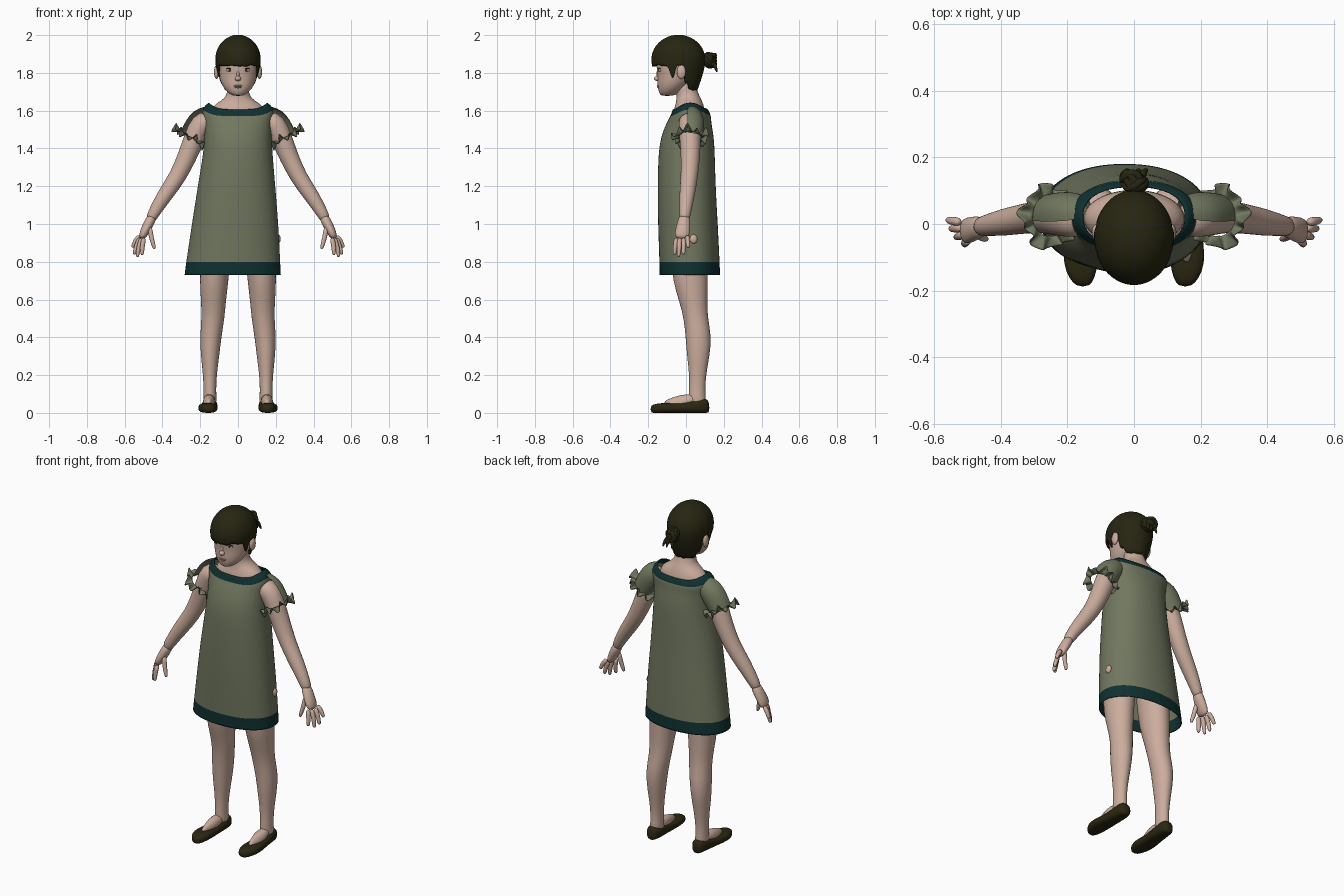
import bpy, bmesh, random
from math import sin, cos, pi, sqrt, degrees
from mathutils import Vector, Matrix

if "Cube" in bpy.data.objects:
    bpy.data.objects.remove(bpy.data.objects["Cube"])
random.seed(4)


def material(name, r, g, b):
    m = bpy.data.materials.new(name)
    m.use_nodes = True
    m.diffuse_color = (r, g, b, 1)
    bsdf = m.node_tree.nodes["Principled BSDF"]
    bsdf.inputs["Base Color"].default_value = (r, g, b, 1)
    bsdf.inputs["Roughness"].default_value = 0.8
    return m


SKIN = material("skin", 0.60, 0.42, 0.34)
HAIR = material("dark_hair", 0.02, 0.019, 0.006)
CLOTH = material("sage_cloth", 0.165, 0.185, 0.115)
TRIM = material("teal_trim", 0.005, 0.03, 0.031)
LEATHER = material("dark_leather", 0.024, 0.02, 0.006)
LIPS = material("lip_pink", 0.45, 0.24, 0.2)
WHITE = material("eye_white", 0.6, 0.56, 0.52)
IRIS = material("iris_brown", 0.03, 0.018, 0.01)
Y = Vector((0, 1, 0))


def finish(name, bm, mats, mirror=False, sub=1, thick=0):
    bmesh.ops.recalc_face_normals(bm, faces=bm.faces)
    me = bpy.data.meshes.new(name)
    bm.to_mesh(me)
    bm.free()
    me.shade_smooth()
    for m in mats:
        me.materials.append(m)
    ob = bpy.data.objects.new(name, me)
    bpy.context.collection.objects.link(ob)
    if mirror:
        ob.modifiers.new("mirror", 'MIRROR').use_mirror_merge = False
    if sub:
        s = ob.modifiers.new("smooth", 'SUBSURF')
        s.levels = s.render_levels = sub
    if thick:
        s = ob.modifiers.new("thickness", 'SOLIDIFY')
        s.thickness = thick
    return ob


def ring(c, u, v, n=20, p=1.0):
    # superellipse ring round c with half axes u and v; p < 1 is boxier
    c, u, v = Vector(c), Vector(u), Vector(v)
    def power(t):
        return abs(t) ** p * (1 if t >= 0 else -1)
    return [c + u * power(cos(2 * pi * i / n)) + v * power(sin(2 * pi * i / n))
            for i in range(n)]


def loft(name, rings, mats, caps="both", bands=None, keep=None, **kw):
    bm = bmesh.new()
    vs = [[bm.verts.new(p) for p in r] for r in rings]
    n = len(vs[0])
    for k in range(len(vs) - 1):
        for i in range(n):
            j = (i + 1) % n
            f = bm.faces.new((vs[k][i], vs[k][j], vs[k + 1][j], vs[k + 1][i]))
            f.material_index = bands[k] if bands else 0
    if caps == "both":
        bm.faces.new(vs[0])
    if caps in ("both", "top"):
        bm.faces.new(vs[-1])
    if keep:
        gone = [f for f in bm.faces if not keep(f.calc_center_median())]
        bmesh.ops.delete(bm, geom=gone, context='FACES')
    return finish(name, bm, mats, **kw)


def level_rings(rows, n=24, p=1.0):
    # rows of height, centre x, centre y, half width, half depth
    return [ring((x, y, z), (rx, 0, 0), (0, ry, 0), n, p) for z, x, y, rx, ry in rows]


def tube_rings(path, radii, n=16):
    pts = [Vector(p) for p in path]
    out = []
    for i, p in enumerate(pts):
        t = (pts[min(i + 1, len(pts) - 1)] - pts[max(i - 1, 0)]).normalized()
        u = t.cross(Y).normalized()
        a, b = radii[i] if isinstance(radii[i], tuple) else (radii[i], radii[i])
        out.append(ring(p, u * a, u.cross(t) * b, n))
    return out


def ball(name, c, size, mat, mirror=False):
    bm = bmesh.new()
    bmesh.ops.create_uvsphere(bm, u_segments=20, v_segments=12, radius=1,
                              matrix=Matrix.Translation(c) @ Matrix.Diagonal((*size, 1)))
    return finish(name, bm, [mat], mirror, 0)


# Dress: hem trim, flared body, then a tilted neckline trim
rows = [(0.73, -.028, .02, .256, .161), (0.767, -.027, .02, .253, .16),
        (1.0, -.015, .01, .23, .159), (1.2, -.008, .003, .206, .154),
        (1.38, 0, .003, .183, .15), (1.47, 0, .008, .178, .139), (1.54, 0, .016, .182, .117)]
dress = level_rings(rows, 32, 0.92)
for front, side, back, rx, cy, ry in ((1.57, 1.615, 1.58, .195, .025, .108),
                                      (1.607, 1.643, 1.61, .155, .022, .092)):
    r = ring((0, cy, 0), (rx, 0, 0), (0, ry, 0), 32, 0.85)
    for i, p in enumerate(r):
        a = 2 * pi * i / 32
        low = back if sin(a) > 0 else front
        p.z = low + (side - low) * cos(a) ** 4
    dress.append(r)
loft("dress", dress, [CLOTH, TRIM], caps="none", bands=[1, 0, 0, 0, 0, 0, 0, 1],
     sub=2, thick=0.004)
ball("hip_patch", (.214, .04, .92), (.012, .02, .024), SKIN)

# Neck and upper chest
loft("neck_and_chest", level_rings([
    (1.50, 0, .015, .15, .09), (1.57, 0, .018, .155, .085), (1.605, 0, .018, .145, .083),
    (1.632, 0, .018, .125, .074), (1.655, 0, .016, .085, .068), (1.68, 0, .01, .06, .06),
    (1.72, 0, .0, .056, .056), (1.77, 0, -.01, .055, .055)]), [SKIN])

# Head, from chin to crown
head_rows = [(1.678, -.13, -.07, .025), (1.69, -.141, -.04, .048), (1.715, -.149, -.01, .073),
             (1.75, -.152, .03, .092), (1.79, -.15, .06, .103), (1.84, -.16, .08, .109),
             (1.91, -.15, .07, .1), (1.96, -.1, .03, .06)]
loft("head", level_rings([(z, 0, (f + b) / 2, rx, (b - f) / 2) for z, f, b, rx in head_rows]),
     [SKIN], sub=2)
ball("nose", (0, -.148, 1.77), (.016, .021, .014), SKIN)
ball("nose_bridge", (0, -.143, 1.792), (.009, .014, .028), SKIN)
ball("upper_lip", (0, -.145, 1.732), (.024, .009, .005), LIPS)
ball("lower_lip", (0, -.144, 1.724), (.019, .009, .006), LIPS)
ball("eyes", (.043, -.136, 1.814), (.018, .009, .008), WHITE, True)
ball("irises", (.043, -.143, 1.815), (.007, .004, .007), IRIS, True)
ball("upper_lashes", (.043, -.139, 1.823), (.02, .009, .003), IRIS, True)
ball("ears", (.114, -.025, 1.805), (.013, .024, .037), SKIN, True)

# Hair cap: the lower edge follows fringe, side lock, ear and nape
N = 64
def hair_edge(deg):
    for limit, z in ((70, 1.838), (82, 1.775), (106, 1.835), (122, 1.745)):
        if deg < limit:
            return z
    return 1.708

edges = []
for i in range(N):
    a = 2 * pi * i / N
    edges.append(hair_edge(degrees(min(a, 2 * pi - a))) + random.uniform(-.006, .006))
cap = []
for k in range(11):
    layer = []
    for i in range(N):
        a = 2 * pi * i / N
        z = edges[i] + (2.001 - edges[i]) * sin(k / 10 * pi / 2)
        if z > 1.87:
            s = sqrt(max(0.01, 1 - ((z - 1.87) / .132) ** 2))
        else:
            s = 1 - 0.3 * ((1.87 - z) / .16) ** 1.5
        layer.append(Vector((.121 * s * sin(a), -.04 - .144 * s * cos(a), z)))
    cap.append(layer)
loft("hair_cap", cap, [HAIR], caps="top", thick=0.012)

# Bun: crossed coils round a core, with loose ends
ball("bun_core", (0, .125, 1.865), (.034, .035, .042), HAIR)
for k in range(4):
    bm = bmesh.new()
    turn = Matrix.Rotation(k * pi / 4, 3, 'Y') @ Matrix.Rotation(0.5, 3, 'X')
    path = [Vector((.029 * cos(2 * pi * i / 16), .012 * sin(4 * pi * i / 16),
                    .036 * sin(2 * pi * i / 16))) for i in range(16)]
    coil = []
    for i, p in enumerate(path):
        t = (path[(i + 1) % 16] - path[i - 1]).normalized()
        u = t.cross(Y).normalized()
        r = ring(p, u * .013, u.cross(t) * .013, 8)
        coil.append([turn @ q + Vector((0, .13, 1.868)) for q in r])
    bm.free()
    loft(f"bun_coil_{k + 1}", coil + [coil[0]], [HAIR], caps="none")
for k, x in enumerate((-.018, .012, .03)):
    loft(f"bun_tuft_{k + 1}", tube_rings([(x * .5, .13, 1.86), (x, .155, 1.84),
         (x * 1.3, .165, 1.80)], [.014, .013, .004], 8), [HAIR])

# Arms and hands
loft("arms", tube_rings([(.14, .015, 1.555), (.2, .02, 1.535), (.232, .022, 1.45),
                         (.268, .024, 1.36), (.318, .018, 1.25), (.39, .005, 1.15),
                         (.448, -.005, 1.055), (.465, -.01, 1.02)],
                        [.055, .061, .057, .052, .046, .042, .031, .028]), [SKIN], mirror=True)
loft("palms", tube_rings([(.448, -.006, 1.05), (.474, -.012, 1.0), (.497, -.02, .955),
                          (.512, -.022, .92)],
                         [(.027, .029), (.027, .036), (.025, .041), (.016, .036)]),
     [SKIN], mirror=True)
for k, (base, tip) in enumerate((((.497, -.05, .93), (.508, -.062, .835)),
                                 ((.508, -.032, .93), (.534, -.04, .825)),
                                 ((.517, -.012, .93), (.55, -.014, .838)),
                                 ((.52, .006, .94), (.56, .012, .875)),
                                 ((.468, -.03, .99), (.442, -.046, .868)))):
    a, b = Vector(base), Vector(tip)
    mid = a.lerp(b, .5) + Vector((.005, 0, 0))
    loft("thumbs" if k == 4 else f"fingers_{k + 1}",
         tube_rings([a, mid, a.lerp(b, .9), b], [.015, .013, .011, .006], 10),
         [SKIN], mirror=True)

# Sleeves: open at the front of the shoulder, ending in a ruffle
loft("sleeves", tube_rings([(.15, .026, 1.568), (.19, .026, 1.55), (.218, .026, 1.51),
                            (.238, .026, 1.475), (.252, .026, 1.45)],
                           [.06, .071, .07, .067, .064], 24), [CLOTH], caps="none",
     keep=lambda c: c.y > .004 or c.z + .5 * c.x < 1.562, mirror=True)
axis = Vector((.5, 0, -.86)).normalized()
side = axis.cross(Y)
ruffle = []
for k in range(4):
    layer = []
    for i in range(88):
        a = 2 * pi * i / 88
        r = .059 + .012 * k + .003 * k * cos(5 * a)
        lift = .007 * k * sin(11 * a) + .004 * k * sin(4 * a)
        layer.append(Vector((.252, .022, 1.462)) + side * r * cos(a) + Y * r * sin(a) + axis * lift)
    ruffle.append(layer)
loft("sleeve_ruffles", ruffle, [CLOTH], caps="none", mirror=True, thick=0.004)

# Legs and feet
loft("legs", level_rings([
    (1.0, .11, .015, .08, .1), (.85, .117, .018, .08, .1), (.7, .127, .022, .077, .094),
    (.58, .13, .04, .065, .073), (.5, .132, .052, .061, .064), (.4, .145, .067, .057, .069),
    (.3, .148, .065, .049, .06), (.2, .149, .062, .036, .044), (.12, .149, .058, .033, .043),
    (.07, .149, .06, .036, .046), (.03, .149, .06, .033, .043)]), [SKIN], mirror=True)
loft("feet", tube_rings([(.15, .07, .07), (.152, .01, .07), (.156, -.05, .048), (.158, -.12, .03)],
                        [(.04, .034), (.038, .036), (.028, .04), (.012, .034)]), [SKIN], mirror=True)

# Flat shoes, from heel to toe
shoe = [(.124, .15, .02, .05), (.108, .15, .036, .076), (.07, .15, .043, .068),
        (0, .154, .044, .052), (-.06, .159, .051, .046), (-.12, .16, .053, .05),
        (-.165, .156, .038, .044), (-.188, .153, .018, .034)]
loft("shoes", [ring((x, y, h / 2 + .002), (w, 0, 0), (0, 0, h / 2 + .002), 20, .75)
               for y, x, w, h in shoe], [LEATHER], mirror=True)
